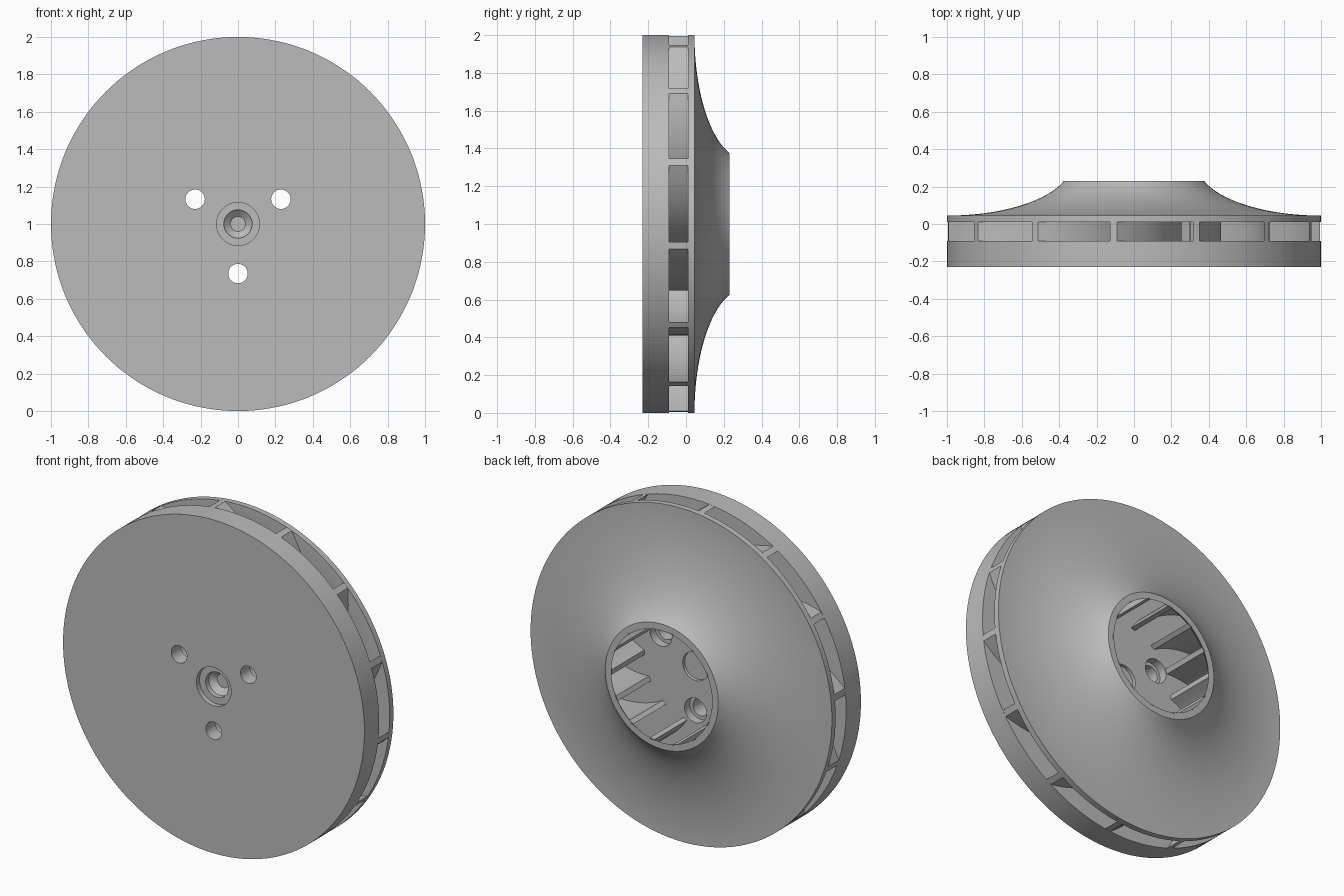
import bpy, bmesh, math
from mathutils import Matrix, Vector

if "Cube" in bpy.data.objects:
    bpy.data.objects.remove(bpy.data.objects["Cube"], do_unlink=True)

SEGMENTS = 144
BLADES = 14
AXIS = Vector((0, 0, 1))

metal = bpy.data.materials.new("grey_metal")
metal.use_nodes = True
metal.diffuse_color = (0.5, 0.5, 0.5, 1)
metal.node_tree.nodes["Principled BSDF"].inputs["Base Color"].default_value = (0.5, 0.5, 0.5, 1)


def polar(r, angle, y):
    return (r * math.cos(angle), y, 1 + r * math.sin(angle))


def finish(name, bm, material=metal):
    bmesh.ops.remove_doubles(bm, verts=bm.verts, dist=1e-5)
    bmesh.ops.recalc_face_normals(bm, faces=bm.faces)
    mesh = bpy.data.meshes.new(name)
    bm.to_mesh(mesh)
    bm.free()
    mesh.materials.append(material)
    obj = bpy.data.objects.new(name, mesh)
    bpy.context.collection.objects.link(obj)
    return obj


def lathe(name, profile, closed):
    """Spin (radius, y) points around the y axis through the wheel centre."""
    bm = bmesh.new()
    verts = [bm.verts.new(polar(r, 0, y)) for r, y in profile]
    edges = [bm.edges.new(pair) for pair in zip(verts, verts[1:])]
    if closed:
        edges.append(bm.edges.new((verts[-1], verts[0])))
    bmesh.ops.spin(bm, geom=verts + edges, cent=AXIS, axis=(0, 1, 0),
                   angle=math.tau, steps=SEGMENTS, use_merge=True)
    return finish(name, bm)


def smooth(obj):
    bpy.ops.object.select_all(action="DESELECT")
    obj.select_set(True)
    bpy.context.view_layer.objects.active = obj
    bpy.ops.object.shade_smooth_by_angle(angle=math.radians(25))


# Shroud curves: quarter-ellipse flares from the rim up to the eye
def shroud_outer(r):
    return 0.045 + 0.272 * (1 - math.sqrt(1 - ((1 - r) / 0.66) ** 2))


def shroud_inner(r):
    return 0.01 + 0.31 * (1 - math.sqrt(1 - ((1 - r) / 0.695) ** 2))


def spread(start, end, count):
    return [start + (end - start) * i / count for i in range(count + 1)]


# Back plate: solid disc with a stepped, tapered bore and a shallow inner recess
plate = lathe("back_plate", [
    (0, -0.14), (0.04, -0.14), (0.075, -0.17), (0.075, -0.2), (0.115, -0.2),
    (0.115, -0.23), (1, -0.23), (1, -0.09), (0.085, -0.09), (0.085, -0.11), (0, -0.11),
], False)

# Three counterbored bolt holes
cutters = []
for i in range(3):
    x, _, z = polar(0.265, math.radians(30 + 120 * i), 0)
    for radius, start, end in ((0.052, -0.3, 0), (0.073, -0.14, 0.02)):
        bm = bmesh.new()
        place = Matrix.Translation((x, (start + end) / 2, z)) @ Matrix.Rotation(math.pi / 2, 4, "X")
        bmesh.ops.create_cone(bm, cap_ends=True, segments=40, radius1=radius, radius2=radius,
                              depth=end - start, matrix=place)
        cutter = finish("hole_cutter", bm)
        cutter.hide_render = True
        cut = plate.modifiers.new("hole", "BOOLEAN")
        cut.operation = "DIFFERENCE"
        cut.solver = "EXACT"
        cut.object = cutter
        cutters.append(cutter)
bpy.context.view_layer.update()
drilled = bpy.data.meshes.new_from_object(plate.evaluated_get(bpy.context.evaluated_depsgraph_get()))
plate.modifiers.clear()
plate.data = drilled
for cutter in cutters:
    bpy.data.objects.remove(cutter, do_unlink=True)
smooth(plate)

# Flared shroud ring with the open eye
outer = [(r, shroud_outer(r)) for r in spread(1, 0.375, 28)]
inner = [(r, shroud_inner(r)) for r in spread(0.335, 1, 28)]
smooth(lathe("shroud", outer + inner, True))

# Swept blades between plate and shroud
bm = bmesh.new()
for i in range(BLADES):
    tip = math.radians(19.2) + math.tau * i / BLADES
    rings = []
    for r in spread(0.34, 0.9995, 20):
        angle = tip - math.radians(70) * (1 - r)
        half = (0.0145 + 0.004 * (r - 0.34) / 0.66) / r
        top = shroud_inner(r) + 0.008
        rings.append([bm.verts.new(polar(r, angle + side * half, y))
                      for side, y in ((-1, -0.095), (1, -0.095), (1, top), (-1, top))])
    for a, b in zip(rings, rings[1:]):
        for k in range(4):
            n = (k + 1) % 4
            bm.faces.new((a[k], a[n], b[n], b[k]))
    bm.faces.new(rings[0])
    bm.faces.new(rings[-1])
smooth(finish("blades", bm))
